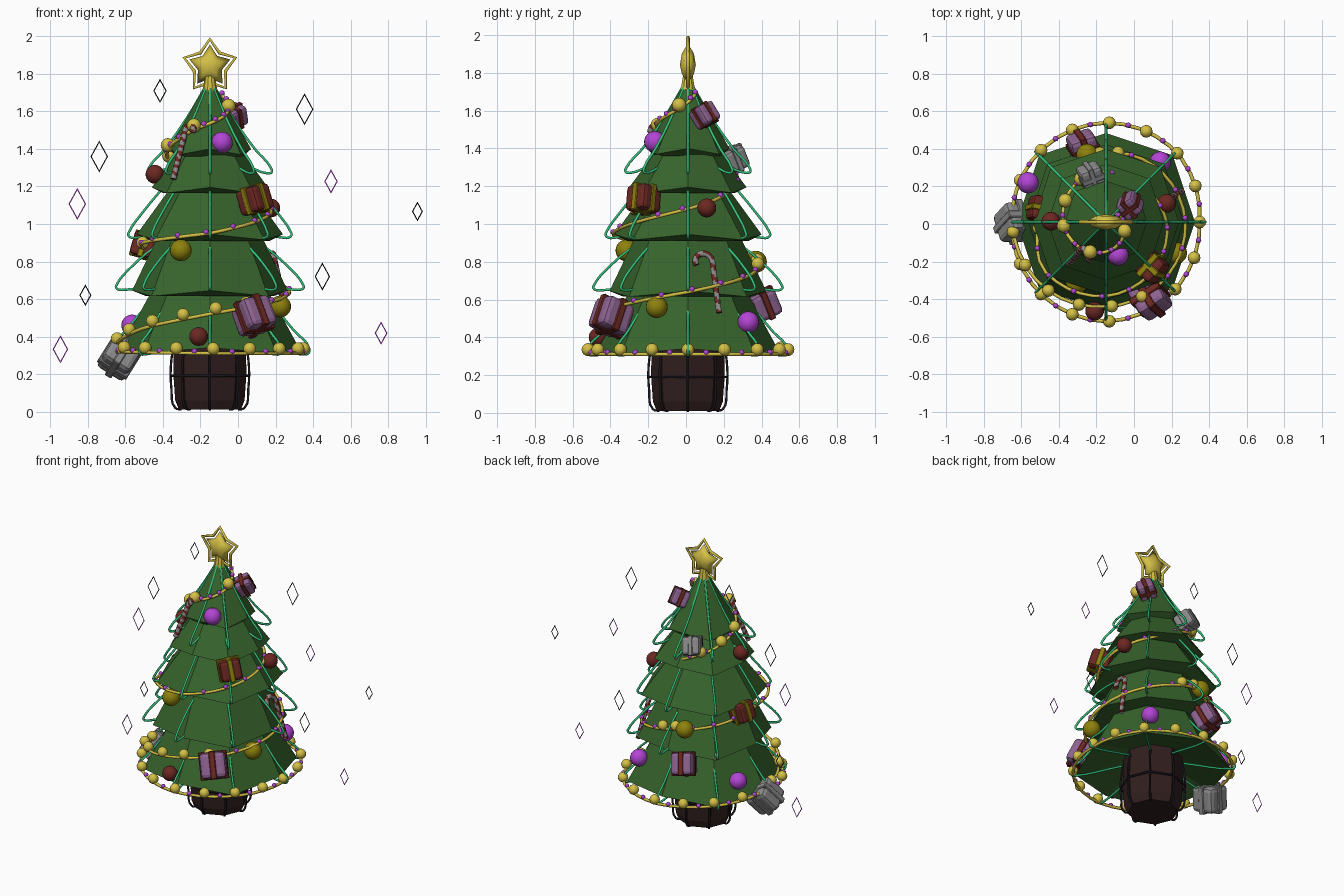
import bpy, bmesh
from math import sin, cos, radians, pi, floor, atan2
from mathutils import Matrix, Vector

if "Cube" in bpy.data.objects:
    bpy.data.objects.remove(bpy.data.objects["Cube"])

AXIS = Vector((-0.15, 0.01, 0))


def material(name, r, g, b):
    m = bpy.data.materials.new(name)
    m.use_nodes = True
    m.diffuse_color = (r, g, b, 1)
    m.node_tree.nodes["Principled BSDF"].inputs["Base Color"].default_value = (r, g, b, 1)
    return m


NEEDLE = material("needle green", 0.038, 0.125, 0.025)
WIRE = material("bright wire green", 0.035, 0.53, 0.2)
BARK = material("dark bark", 0.03, 0.013, 0.013)
BLACK = material("black", 0.01, 0.008, 0.012)
GOLD = material("gold", 0.66, 0.53, 0.06)
MUSTARD = material("mustard", 0.27, 0.22, 0.004)
PURPLE = material("purple", 0.45, 0.06, 0.66)
MAUVE = material("mauve", 0.27, 0.125, 0.28)
RED = material("dark red", 0.15, 0.021, 0.016)
GREY = material("grey", 0.26, 0.26, 0.26)


def finish(name, bm, mats, smooth=False):
    bmesh.ops.recalc_face_normals(bm, faces=bm.faces)
    for f in bm.faces:
        f.smooth = smooth
    me = bpy.data.meshes.new(name)
    bm.to_mesh(me)
    bm.free()
    for m in mats:
        me.materials.append(m)
    ob = bpy.data.objects.new(name, me)
    bpy.context.collection.objects.link(ob)
    return ob


def around(angle, r, z):
    a = radians(angle)
    return AXIS + Vector((r * cos(a), r * sin(a), z))


def lathe(name, profile, n, mat, lift=0.0, rim=None):
    """Turn a (radius, height) profile; lift raises every other point of the rim."""
    bm = bmesh.new()
    rings = []
    for k, (r, z) in enumerate(profile):
        ring = []
        for i in range(n):
            low = k == rim and i % 2
            ring.append(bm.verts.new(around(360 * i / n, r * (1.06 if low else 1),
                                            z + (lift if k == rim and not low else 0))))
        rings.append(ring)
    for a, b in zip(rings, rings[1:]):
        for i in range(n):
            j = (i + 1) % n
            bm.faces.new((a[i], a[j], b[j], b[i]))
    bm.faces.new(rings[0])
    bm.faces.new(rings[-1])
    return finish(name, bm, [mat])


def tube(name, paths, radius, mat, cyclic=False, curved=False):
    """Sweep a round wire along each path and keep the result as a mesh."""
    cu = bpy.data.curves.new(name, "CURVE")
    cu.dimensions = "3D"
    cu.bevel_depth = radius
    cu.bevel_resolution = 1
    cu.resolution_u = 4
    cu.use_fill_caps = not cyclic
    for pts in paths:
        sp = cu.splines.new("BEZIER" if curved else "POLY")
        target = sp.bezier_points if curved else sp.points
        target.add(len(pts) - 1)
        for p, co in zip(target, pts):
            if curved:
                p.co = co
                p.handle_left_type = p.handle_right_type = "AUTO"
            else:
                p.co = (*co, 1)
        sp.use_cyclic_u = cyclic
    tmp = bpy.data.objects.new(name + " path", cu)
    bpy.context.collection.objects.link(tmp)
    dg = bpy.context.evaluated_depsgraph_get()
    me = bpy.data.meshes.new_from_object(tmp.evaluated_get(dg))
    bpy.data.objects.remove(tmp)
    me.materials.clear()
    me.materials.append(mat)
    for p in me.polygons:
        p.use_smooth = True
    ob = bpy.data.objects.new(name, me)
    bpy.context.collection.objects.link(ob)
    return ob


def balls(name, centres, radius, mat, u=12, v=8):
    bm = bmesh.new()
    for c in centres:
        bmesh.ops.create_uvsphere(bm, u_segments=u, v_segments=v, radius=radius,
                                  matrix=Matrix.Translation(c))
    return finish(name, bm, [mat], True)


# Foliage tiers with a folded lip: top radius and height, rim radius and height, lip radius and height
for i, (rt, zt, rb, zb, rl, zl) in enumerate([
        (0.02, 1.75, 0.22, 1.37, 0.17, 1.355), (0.13, 1.44, 0.31, 1.165, 0.25, 1.165),
        (0.19, 1.22, 0.39, 0.915, 0.32, 0.91), (0.26, 0.97, 0.415, 0.615, 0.34, 0.615),
        (0.29, 0.68, 0.475, 0.31, 0.17, 0.41)]):
    lathe(f"foliage_tier_{i + 1}", [(rt, zt), (rb, zb), (rl, zl)], 8, NEEDLE, 0.03, 1)

# Trunk with its wire cage
lathe("trunk", [(0.165, 0.01), (0.185, 0.06), (0.195, 0.2), (0.19, 0.45)], 8, BARK)
tube("trunk_ribs", [[around(a, r, z) for r, z in
                     [(0.18, 0.4), (0.205, 0.28), (0.205, 0.12), (0.185, 0.02), (0.15, 0.01)]]
                    for a in range(0, 360, 45)], 0.007, BLACK, curved=True)
tube("trunk_hoop", [[around(a, 0.21, 0.19) for a in range(0, 360, 45)]], 0.007, BLACK, cyclic=True)

# Looping wires down each corner of the tree
LOOP = [(0.02, 1.74), (0.12, 1.57), (0.24, 1.4), (0.325, 1.3), (0.33, 1.277), (0.31, 1.27), (0.17, 1.285),
        (0.2, 1.25), (0.36, 1.06), (0.43, 0.96), (0.435, 0.94), (0.41, 0.925), (0.2, 0.935),
        (0.26, 0.9), (0.42, 0.77), (0.495, 0.68), (0.5, 0.66), (0.47, 0.648), (0.25, 0.64),
        (0.3, 0.6), (0.45, 0.43), (0.53, 0.335), (0.525, 0.31), (0.49, 0.305), (0.2, 0.36)]
tube("branch_wires", [[around(a, r, z) for r, z in LOOP] for a in range(0, 360, 45)],
     0.0075, WIRE, curved=True)

# Star: puffy body, outline frame and socket
STAR = AXIS + Vector((0, 0, 1.842))


def star_points(outer, inner):
    return [STAR + Vector((sin(k * pi / 5), 0, cos(k * pi / 5))) * (inner if k % 2 else outer)
            for k in range(10)]


bm = bmesh.new()
edge = [bm.verts.new(p) for p in star_points(0.115, 0.067)]
for side in (-1, 1):
    tip = bm.verts.new(STAR + Vector((0, side * 0.042, 0)))
    mid = [bm.verts.new(p + Vector((0, side * 0.032, 0))) for p in star_points(0.06, 0.045)]
    for k in range(10):
        j = (k + 1) % 10
        bm.faces.new((edge[k], edge[j], mid[j], mid[k]))
        bm.faces.new((mid[k], mid[j], tip))
finish("star_body", bm, [GOLD], True)
tube("star_frame", [star_points(0.144, 0.087)], 0.0105, GOLD, cyclic=True)
lathe("star_socket", [(0.042, 1.7), (0.026, 1.79)], 10, GOLD)

# Garland: angle, radius, height
KEYS = [(180, 0.50, 0.32), (270, 0.53, 0.31), (360, 0.50, 0.31), (405, 0.53, 0.31), (450, 0.53, 0.31),
        (540, 0.50, 0.35), (585, 0.48, 0.45), (630, 0.45, 0.52), (720, 0.425, 0.64), (810, 0.37, 0.78),
        (900, 0.35, 0.87), (935, 0.42, 0.905), (990, 0.395, 0.95), (1080, 0.325, 1.08),
        (1130, 0.26, 1.16), (1200, 0.265, 1.29), (1265, 0.225, 1.40), (1322, 0.18, 1.505),
        (1415, 0.11, 1.61), (1480, 0.07, 1.70)]


def garland(t):
    for (a, r, z), (b, s, w) in zip(KEYS, KEYS[1:]):
        if t <= b:
            f = (t - a) / (b - a)
            return around(t, r + (s - r) * f, z + (w - z) * f)


tube("garland_string", [[garland(t) for t in range(180, 1481, 10)]], 0.01, GOLD)
low = [*range(206, 530, 22), *range(546, 660, 22), 800, 815, 890, 905]
balls("garland_low_balls", [garland(t) + Vector((0, 0, 0.025)) for t in low], 0.034, GOLD)
high = (1200, 1232, 1265, 1322, 1415)
balls("garland_high_balls", [garland(t) + Vector((0, 0, 0.02)) for t in high], 0.038, GOLD)
balls("garland_beads", [garland(t) + Vector((0, 0, 0.01)) for t in range(195, 1481, 22)], 0.015, PURPLE, 8, 6)

# Round ornaments
balls("purple_ornaments", [(-0.085, -0.165, 1.435), (0.14, 0.33, 0.48), (-0.565, 0.22, 0.46)],
      0.057, PURPLE, 20, 12)
balls("red_ornaments", [(-0.443, 0.015, 1.265), (0.175, 0.11, 1.085), (-0.21, -0.465, 0.4)],
      0.05, RED, 20, 12)
balls("mustard_ornaments", [(-0.305, -0.315, 0.86), (0.225, -0.155, 0.56), (-0.25, 0.37, 0.8)],
      0.058, MUSTARD, 20, 12)


# Gift boxes with crossed ribbons, leaning with the slope
def gift(name, place, size, box, ribbon, tilt=25, spin=8):
    place = Vector(place)
    d = place - AXIS
    turn = (Matrix.Translation(place) @ Matrix.Rotation(atan2(d.y, d.x), 4, "Z")
            @ Matrix.Rotation(radians(-tilt), 4, "Y") @ Matrix.Rotation(radians(spin), 4, "X"))
    bm = bmesh.new()
    band = 0.24
    for k, dims in enumerate([(1, 1, 1), (1.08, band, 1.08), (band, 1.08, 1.08)]):
        part = bmesh.new()
        bmesh.ops.create_cube(part, size=size, matrix=Matrix.Diagonal((*dims, 1)))
        bmesh.ops.bevel(part, geom=part.edges[:], offset=size * (0.03 if k else 0.16),
                        segments=1 if k else 2, affect="EDGES", profile=0.5)
        for f in part.faces:
            f.material_index = min(k, 1)
        bmesh.ops.transform(part, matrix=turn, verts=part.verts)
        me = bpy.data.meshes.new("part")
        part.to_mesh(me)
        part.free()
        bm.from_mesh(me)
        bpy.data.meshes.remove(me)
    finish(name, bm, [box, ribbon])


gift("gift_front_low", (0.085, -0.395, 0.51), 0.17, MAUVE, RED)
gift("gift_front_mid", (0.09, -0.225, 1.13), 0.14, RED, MUSTARD, 15)
gift("gift_side_low", (-0.63, 0.01, 0.29), 0.17, GREY, GREY, 32, 30)
gift("gift_side_mid", (-0.495, 0.08, 0.885), 0.13, RED, MUSTARD, 15)
gift("gift_top", (-0.02, 0.1, 1.575), 0.11, MAUVE, RED, 25, 20)
gift("gift_back_high", (-0.23, 0.255, 1.345), 0.12, GREY, GREY)
gift("gift_back_low", (-0.27, 0.41, 0.575), 0.145, MAUVE, RED)


# Striped candy canes
def cane(name, foot, neck, side, bend):
    foot, neck, side = Vector(foot), Vector(neck), Vector(side).normalized()
    up = (neck - foot).normalized()
    path = [foot.lerp(neck, k / 32) for k in range(32)]
    path += [neck + side * bend * (1 - cos(k * pi / 16)) + up * bend * sin(k * pi / 16)
             for k in range(19)]
    ob = tube(name, [path], 0.017, GREY)
    ob.data.materials.append(RED)
    for p in ob.data.polygons:
        c = p.center
        p.material_index = floor((c.z + 0.6 * (c.x + c.y)) * 42) % 2


cane("candy_cane_side", (0.255, 0.175, 0.53), (0.195, 0.14, 0.8), (0, -1, 0), 0.045)
cane("candy_cane_front", (-0.345, -0.21, 1.24), (-0.28, -0.13, 1.5), (0.57, -0.82, 0), 0.035)


# Floating diamond outlines
def sparkles(name, items, mat):
    bm = bmesh.new()
    for x, z, h in items:
        loops = []
        for s in (h, h - 0.012):
            loops.append([bm.verts.new((x + s * 0.55 * u, 0.107, z + s * w))
                          for u, w in ((0, 1), (1, 0), (0, -1), (-1, 0))])
        for i in range(4):
            j = (i + 1) % 4
            bm.faces.new((loops[0][i], loops[0][j], loops[1][j], loops[1][i]))
    bmesh.ops.solidify(bm, geom=bm.faces[:], thickness=0.004)
    finish(name, bm, [mat])


sparkles("black_sparkles", [(-0.416, 1.71, 0.065), (0.355, 1.612, 0.085), (-0.74, 1.36, 0.085),
                            (0.957, 1.067, 0.053), (0.45, 0.72, 0.075), (-0.814, 0.62, 0.058)], BLACK)
sparkles("purple_sparkles", [(0.496, 1.227, 0.065), (-0.857, 1.107, 0.085),
                             (0.763, 0.418, 0.062), (-0.947, 0.332, 0.075)], PURPLE)
